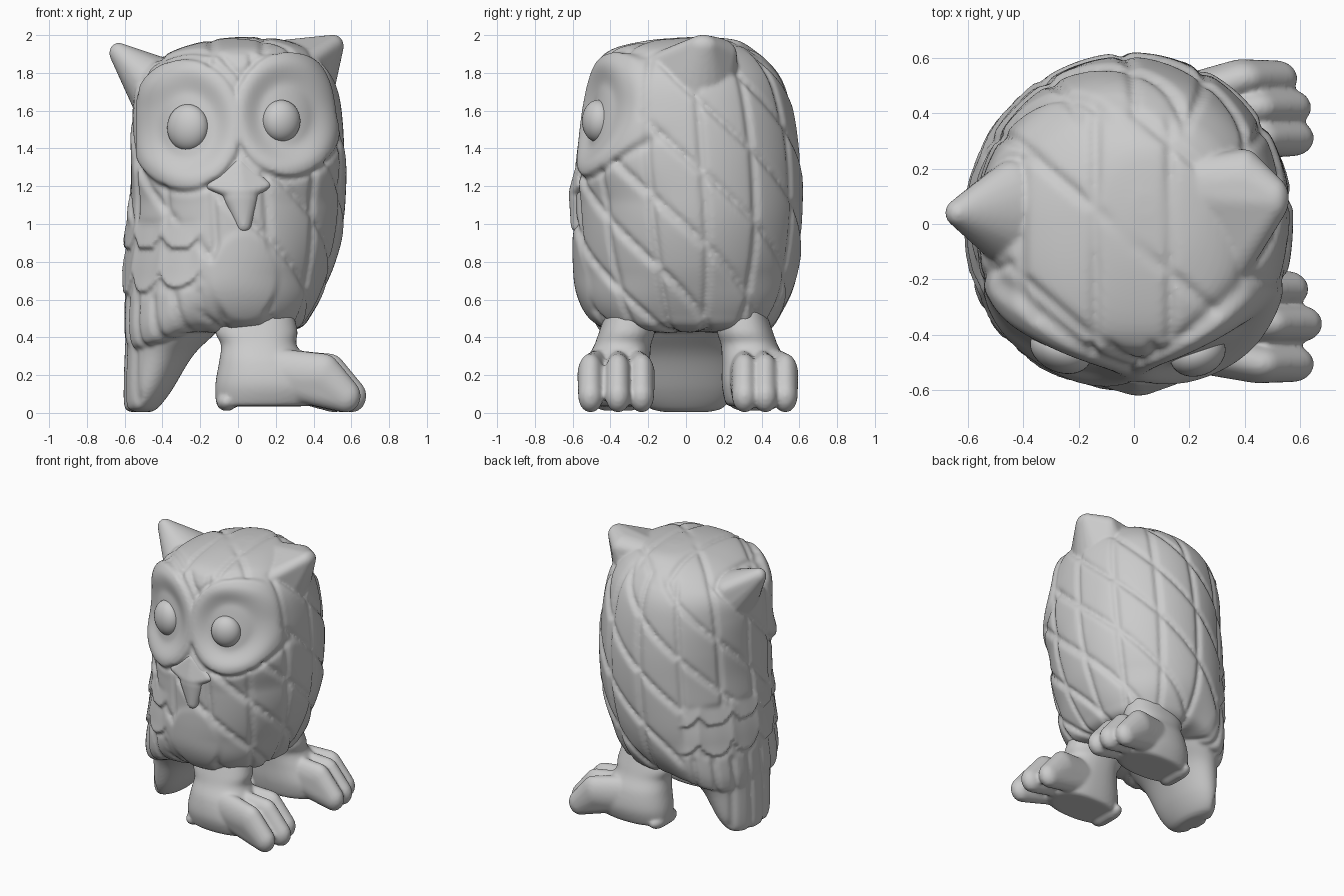
import bpy, bmesh
from math import sin, cos, pi, hypot, atan2, exp, floor


def smooth(a, b, t):
    t = max(0.0, min(1.0, (t - a) / (b - a)))
    return t * t * (3 - 2 * t)


def groove(phase, spacing, width=0.02):
    return exp(-((phase - round(phase)) * spacing / width) ** 2)


def catmull(p0, p1, p2, p3, t):
    return [0.5 * (2 * b + (c - a) * t + (2 * a - 5 * b + 4 * c - d) * t * t
                   + (3 * b - a - 3 * c + d) * t ** 3) for a, b, c, d in zip(p0, p1, p2, p3)]


def loft(bm, keys, segs=48, steps=5, relief=None, square=lambda z, front: 2.0):
    """Stack superellipse rings from keys (z, x0, x1, y0, y1), then carve a relief."""
    rows = []
    for i in range(len(keys) - 1):
        q = [keys[max(0, min(len(keys) - 1, i + k))] for k in (-1, 0, 1, 2)]
        rows += [catmull(*q, j / steps) for j in range(steps)]
    rows.append(keys[-1])
    rings = []
    for z, x0, x1, y0, y1 in rows:
        ring = []
        for k in range(segs):
            c, s = cos(2 * pi * k / segs), sin(2 * pi * k / segs)
            e = square(z, s < 0)
            r = (abs(c) ** e + abs(s) ** e) ** (-1 / e)
            ring.append(bm.verts.new(((x0 + x1) / 2 + (x1 - x0) / 2 * c * r,
                                      (y0 + y1) / 2 + (y1 - y0) / 2 * s * r, z)))
        rings.append(ring)
    for a, b in zip(rings, rings[1:]):
        for k in range(segs):
            n = (k + 1) % segs
            bm.faces.new((a[k], a[n], b[n], b[k]))
    bm.faces.new(rings[0][::-1])
    bm.faces.new(rings[-1])
    if relief:
        bm.normal_update()
        verts = [v for r in rings for v in r]
        moves = [v.normal * relief(v.co, v.normal) for v in verts]
        for v, m in zip(verts, moves):
            v.co += m


def hull(bm, *balls):
    """Convex skin around ellipsoids (x, y, z, rx, ry, rz)."""
    verts = []
    for x, y, z, rx, ry, rz in balls:
        for i in range(1, 14):
            for k in range(24):
                t, a = pi * i / 14, 2 * pi * k / 24
                verts.append(bm.verts.new((x + rx * sin(t) * cos(a), y + ry * sin(t) * sin(a),
                                           z + rz * cos(t))))
    bmesh.ops.convex_hull(bm, input=verts)
    for v in verts:
        if v.is_valid and not v.link_faces:
            bm.verts.remove(v)


def finish(name, bm, voxel, iterations):
    """Fuse the overlapping pieces into one smooth clay-like skin."""
    bmesh.ops.recalc_face_normals(bm, faces=bm.faces[:])
    me = bpy.data.meshes.new(name)
    bm.to_mesh(me)
    bm.free()
    me.shade_smooth()
    ob = bpy.data.objects.new(name, me)
    bpy.context.collection.objects.link(ob)
    if voxel:
        m = ob.modifiers.new("fuse", 'REMESH')
        m.mode, m.voxel_size, m.use_smooth_shade = 'VOXEL', voxel, True
        s = ob.modifiers.new("soften", 'SMOOTH')
        s.factor, s.iterations = 0.5, iterations
    return ob


DISCS = [(-0.28, 1.525, 0.285, 0.325), (0.265, 1.58, 0.275, 0.31)]


def body_square(z, front):
    """Flatter face and squarer hips, round elsewhere."""
    e = 2.0 + 0.6 * (1 - smooth(0.45, 0.75, z))
    return e + (0.5 * smooth(1.1, 1.35, z) if front else 0.0)


def body_relief(p, n):
    a = atan2(p.y, p.x + 0.02)
    b = a % (2 * pi) - pi                      # angle measured from the -x side
    # diagonal feather lattice round the sides, straight cuts over the crown
    pa = p.z / 0.364 + 9 * a / (2 * pi) - 0.71
    pb = 13 * a / (2 * pi) + 0.25 * p.z + 0.37
    side = -0.018 * max(groove(pa, 0.27), groove(pb, 0.28)) + 0.012 * (pa - floor(pa))
    ta, tb = (0.65 * p.x + 0.76 * p.y + 0.05) / 0.36, (p.x - 0.13) / 0.27
    top = -0.016 * max(groove(ta, 0.36), groove(tb, 0.27))
    w = smooth(0.6, 0.85, n.z)
    d = side * (1 - w) + top * w
    # scalloped wing rows and long wing tips
    w = (smooth(-1.1, -0.95, b) * (1 - smooth(1.15, 1.35, b))
         * (1 - smooth(0.98, 1.04, p.z)) * smooth(0.42, 0.48, p.z))
    if w > 0:
        f = b / 0.42 - floor(b / 0.42)
        q = (p.z - 0.68) / 0.19 - 0.4 * abs(2 * f - 1) ** 3
        scale = 0.026 * (1 - (q - floor(q))) - 0.01
        tips = -0.018 * groove(b / 0.24 + 1.2 * p.z, 0.14)
        k = smooth(0.64, 0.68, p.z)
        d = d * (1 - w) + w * (scale * k + tips * (1 - k))
    if n.y < 0:
        # egg-shaped chest feather
        e = hypot((p.x - 0.03) / 0.17, (p.z - 0.72) / 0.23)
        w = 1 - smooth(0.9, 1.15, e)
        d = d * (1 - w) + 0.015 * w
        # dished eye discs
        r = min(hypot((p.x - x) / rx, (p.z - z) / rz) for x, z, rx, rz in DISCS)
        w = (1 - smooth(1.0, 1.1, r)) * smooth(0.15, 0.4, -n.y)
        d = d * (1 - w) + w * (-0.028 + 0.048 * smooth(0.5, 0.93, r))
        d -= 0.012 * exp(-((r - 1.1) / 0.05) ** 2) * smooth(0.0, 0.3, -n.y)
    return d * smooth(0.0, 0.25, hypot(p.x, p.y))


# body, with the wing side drooping over the tail
bm = bmesh.new()
loft(bm, [(0.43, -0.30, 0.10, -0.15, 0.15), (0.435, -0.45, 0.22, -0.33, 0.33),
          (0.46, -0.57, 0.33, -0.45, 0.44), (0.53, -0.60, 0.385, -0.52, 0.50),
          (0.65, -0.60, 0.45, -0.57, 0.56), (0.80, -0.60, 0.51, -0.585, 0.595),
          (1.00, -0.585, 0.555, -0.585, 0.61), (1.20, -0.565, 0.565, -0.58, 0.61),
          (1.40, -0.56, 0.56, -0.555, 0.595), (1.60, -0.555, 0.54, -0.53, 0.56),
          (1.75, -0.53, 0.505, -0.50, 0.51), (1.86, -0.44, 0.44, -0.46, 0.43),
          (1.93, -0.31, 0.36, -0.38, 0.35), (1.975, -0.14, 0.24, -0.18, 0.26),
          (1.99, 0.0, 0.08, 0.03, 0.11)], 240, 12, body_relief, body_square)
for v in bm.verts:
    v.co.z -= 0.13 * smooth(0.15, 0.6, -v.co.x) * (1 - smooth(0.42, 0.85, v.co.z))
# tail
loft(bm, [(0.005, -0.57, -0.46, -0.12, 0.12), (0.03, -0.60, -0.42, -0.20, 0.20),
          (0.12, -0.605, -0.35, -0.26, 0.26), (0.30, -0.60, -0.24, -0.31, 0.31),
          (0.42, -0.59, -0.12, -0.36, 0.36), (0.58, -0.54, 0.05, -0.38, 0.38),
          (0.70, -0.45, 0.0, -0.25, 0.25)], 96, 8,
     lambda p, n: -0.014 * groove(p.y / 0.15 + 0.5, 0.15) * smooth(0.1, 0.4, -n.x))
# ear tufts
hull(bm, (-0.37, 0.03, 1.66, 0.19, 0.24, 0.18), (-0.44, 0.06, 1.80, 0.11, 0.17, 0.09),
     (-0.56, 0.04, 1.82, 0.06, 0.10, 0.08), (-0.632, 0.04, 1.905, 0.05, 0.05, 0.055))
hull(bm, (0.30, 0.05, 1.72, 0.21, 0.23, 0.18), (0.40, 0.14, 1.90, 0.08, 0.13, 0.09),
     (0.20, 0.12, 1.90, 0.10, 0.12, 0.07), (0.30, -0.16, 1.83, 0.10, 0.12, 0.06),
     (0.505, 0.09, 1.942, 0.055, 0.08, 0.06))
finish("body", bm, 0.011, 3)

# feet: a short leg, low heel and three rounded toes; the +y foot turns outward
TOES = {"left_foot": (-1, ((0.46, 0.505, 0.0), (0.36, 0.36, 0.03), (0.27, 0.235, -0.02))),
        "right_foot": (1, ((0.47, 0.525, -0.06), (0.39, 0.42, -0.01), (0.30, 0.31, 0.0)))}
for name, (s, toes) in TOES.items():
    bm = bmesh.new()
    loft(bm, [(z, x0, x1, s * ya, s * yb) for z, x0, x1, ya, yb in (
        (0.035, -0.09, 0.34, 0.49, 0.24), (0.05, -0.115, 0.42, 0.52, 0.21),
        (0.15, -0.12, 0.44, 0.55, 0.19), (0.27, -0.10, 0.37, 0.53, 0.19),
        (0.36, -0.09, 0.31, 0.485, 0.185), (0.43, -0.12, 0.315, 0.46, 0.165),
        (0.54, -0.10, 0.29, 0.42, 0.17))], square=lambda z, front: 2.3)
    hull(bm, (-0.06, s * 0.41, 0.06, 0.055, 0.09, 0.05), (-0.06, s * 0.31, 0.06, 0.055, 0.09, 0.05))
    for y0, y1, dx in toes:
        hull(bm, (0.22, s * y0, 0.21, 0.12, 0.075, 0.13),
             (0.45 + dx, s * y1, 0.20, 0.10, 0.070, 0.115),
             (0.57 + dx, s * y1, 0.09, 0.08, 0.066, 0.088))
    finish(name, bm, 0.012, 4)

# eyeballs
for name, x, y, z, r, turn in (("left_eye", -0.265, -0.455, 1.51, 0.115, -0.4),
                               ("right_eye", 0.23, -0.468, 1.545, 0.103, 0.35)):
    bm = bmesh.new()
    bmesh.ops.create_uvsphere(bm, u_segments=32, v_segments=20, radius=1)
    eye = finish(name, bm, 0, 0)
    eye.location, eye.scale = (x, y, z), (r, 0.08, r * 1.08)
    eye.rotation_euler.z = turn

# beak: cross bar under the discs with a drooping point
bm = bmesh.new()
hull(bm, (0.01, -0.54, 1.32, 0.03, 0.04, 0.03), (-0.14, -0.535, 1.20, 0.03, 0.045, 0.025),
     (0.15, -0.535, 1.205, 0.03, 0.045, 0.025), (0.015, -0.565, 1.17, 0.09, 0.055, 0.05))
hull(bm, (0.015, -0.565, 1.14, 0.09, 0.055, 0.07), (0.03, -0.57, 0.99, 0.04, 0.04, 0.035))
finish("beak", bm, 0.01, 5)
